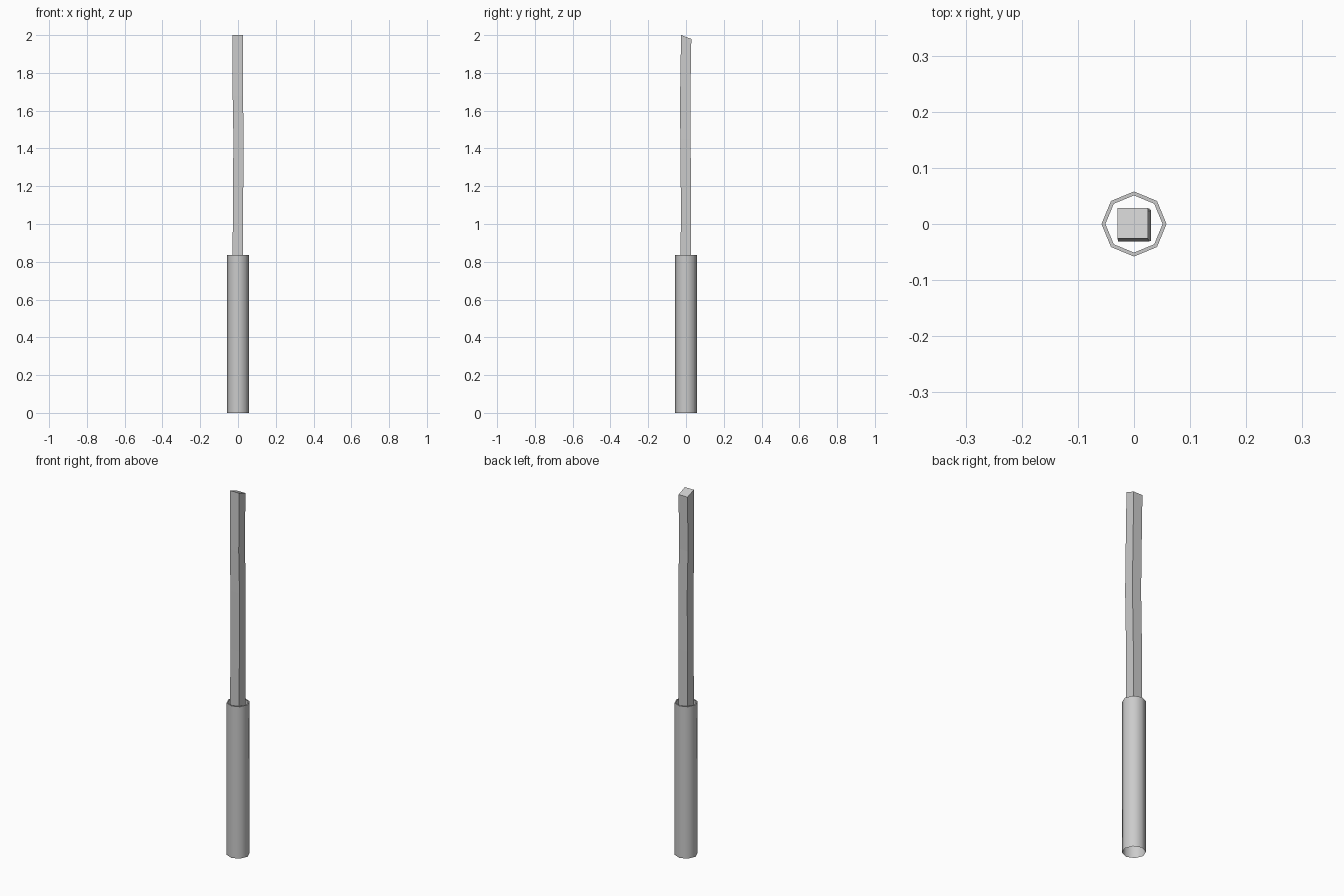
import bpy, bmesh
from math import cos, sin, pi

if "Cube" in bpy.data.objects:
    bpy.data.objects.remove(bpy.data.objects["Cube"])


def add_object(name, bm):
    bmesh.ops.recalc_face_normals(bm, faces=bm.faces)
    mesh = bpy.data.meshes.new(name)
    bm.to_mesh(mesh)
    bm.free()
    obj = bpy.data.objects.new(name, mesh)
    bpy.context.collection.objects.link(obj)
    return obj


def bridge(bm, a, b, smooth=False):
    n = len(a)
    for i in range(n):
        f = bm.faces.new((a[i], a[(i + 1) % n], b[(i + 1) % n], b[i]))
        f.smooth = smooth


def octagon(bm, r, z):
    return [bm.verts.new((r * cos(i * pi / 4), r * sin(i * pi / 4), z)) for i in range(8)]


# Eight-sided handle tube: smooth outer wall, flat rim, open at both ends
bm = bmesh.new()
outer_low, outer_top = octagon(bm, 0.058, 0), octagon(bm, 0.058, 0.835)
bridge(bm, outer_low, outer_top, smooth=True)
rim_outer = octagon(bm, 0.058, 0.835)
rim_inner = octagon(bm, 0.051, 0.835)
bridge(bm, rim_outer, rim_inner)
add_object("handle_tube", bm)

# Slightly crooked square rod: (centre x, centre y, z) along its length
path = [(-0.001, -0.001, 0.45), (-0.001, -0.001, 0.84), (0.0, 0.0, 1.13),
        (0.003, -0.003, 1.45), (-0.001, -0.004, 1.68), (-0.002, 0.001, 1.99)]
half = 0.0272
bm = bmesh.new()
rings = []
for k, (x, y, z) in enumerate(path):
    tilt = 0.01 if k == len(path) - 1 else 0  # slanted end cut
    rings.append([bm.verts.new((x + sx * half, y + sy * half, z - sy * tilt))
                  for sx, sy in ((-1, -1), (1, -1), (1, 1), (-1, 1))])
for a, b in zip(rings, rings[1:]):
    bridge(bm, a, b)
bm.faces.new(rings[0])
bm.faces.new(rings[-1])
add_object("crooked_rod", bm)
